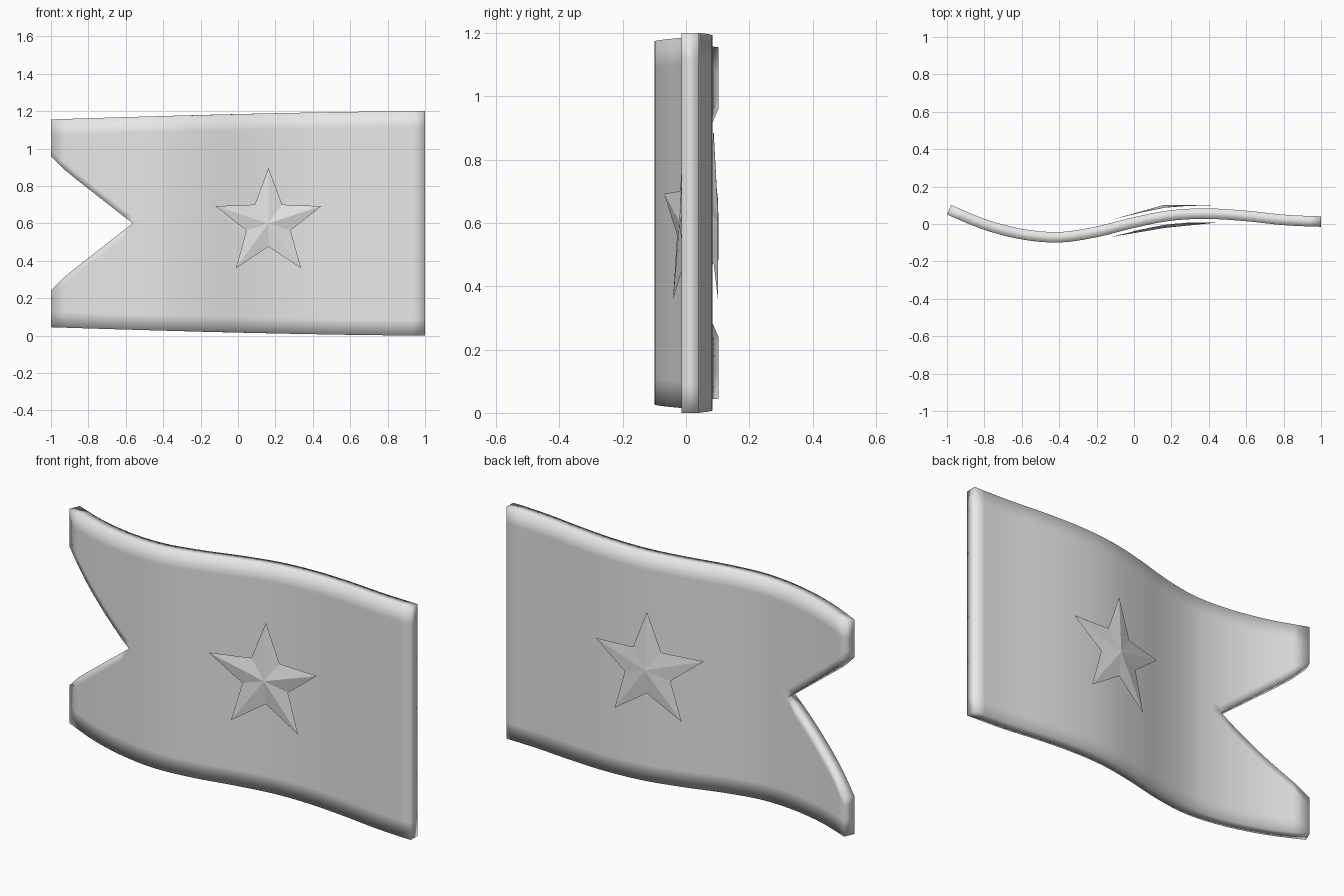
import bpy, bmesh, math

cube = bpy.data.objects.get("Cube")
if cube:
    bpy.data.objects.remove(cube, do_unlink=True)

MID, THICK, NOTCH_X = 0.6, 0.056, -0.56

grey = bpy.data.materials.new("light grey")
grey.use_nodes = True
GREY = (0.8, 0.8, 0.8, 1)
grey.diffuse_color = GREY
grey.node_tree.nodes["Principled BSDF"].inputs["Base Color"].default_value = GREY

# Wave of the cloth seen from above, at even steps of 0.2 from x = -1
WAVE = [0.081, -0.002, -0.054, -0.071, -0.042, 0.008, 0.046, 0.055, 0.043, 0.022, 0.013]


def wave(x):
    """Smooth interpolation through the wave points."""
    f = (x + 1) / 0.2
    i = max(0, min(len(WAVE) - 2, int(f)))
    t = f - i
    p1, p2 = WAVE[i], WAVE[i + 1]
    p0 = WAVE[i - 1] if i > 0 else 2 * p1 - p2
    p3 = WAVE[i + 2] if i + 2 < len(WAVE) else p2
    return p1 + t / 2 * (p2 - p0 + t * (2 * p0 - 5 * p1 + 4 * p2 - p3
                                       + t * (3 * (p1 - p2) + p3 - p0)))


def half_height(x):
    return 0.6 - 0.045 * ((1 - x) / 2) ** 1.5


def notch(x):
    """Half opening of the swallowtail cut."""
    if x >= NOTCH_X:
        return 0.0
    return 0.8 * (NOTCH_X - x) + max(0, -0.91 - x) * 0.2


def add_object(name, bm, smooth):
    mesh = bpy.data.meshes.new(name)
    bm.to_mesh(mesh)
    bm.free()
    mesh.materials.append(grey)
    for p in mesh.polygons:
        p.use_smooth = smooth
    obj = bpy.data.objects.new(name, mesh)
    bpy.context.collection.objects.link(obj)
    return obj


# Cloth: two mirrored strips that meet along the middle, thickened
columns = [-0.989, -0.92] + [-0.86 + 0.05 * i for i in range(36)] + [0.94, 1.0]
bm = bmesh.new()
for side in (1, -1):
    grid = []
    for x in columns:
        low, high = notch(x), half_height(x)
        rows = (low, low + 0.04, (low + high) / 2 if low < 0.1 else low + 0.07,
                high - 0.085, high)
        grid.append([bm.verts.new((x, wave(x), MID + side * r)) for r in rows])
    for a, b in zip(grid, grid[1:]):
        for j in range(len(a) - 1):
            quad = (a[j], b[j], b[j + 1], a[j + 1])
            bm.faces.new(quad if side > 0 else quad[::-1])
bmesh.ops.remove_doubles(bm, verts=bm.verts, dist=0.0005)
bmesh.ops.recalc_face_normals(bm, faces=bm.faces)
cloth = add_object("flag_cloth", bm, True)
solid = cloth.modifiers.new("thickness", "SOLIDIFY")
solid.thickness = THICK
solid.offset = 0


# Faceted stars that follow the cloth on both sides
def star(name, side, cx=0.163, outer=0.297, inner=0.124):
    bm = bmesh.new()

    def vert(x, z, lift):
        return bm.verts.new((x, wave(x) + side * (THICK / 2 + lift), z))

    ring = []
    for i in range(10):
        r = inner if i % 2 else outer
        a = math.pi / 2 + i * math.pi / 5
        ring.append(vert(cx + r * math.cos(a), MID + r * math.sin(a), 0.018))
    peak = vert(cx, MID, 0.034)
    for i in range(10):
        tri = (peak, ring[i], ring[(i + 1) % 10])
        bm.faces.new(tri if side > 0 else tri[::-1])
    bm.normal_update()
    for f in bm.faces:
        if f.normal.y * side < 0:
            f.normal_flip()
    return add_object(name, bm, False)


star("front_star", -1)
star("back_star", 1)
